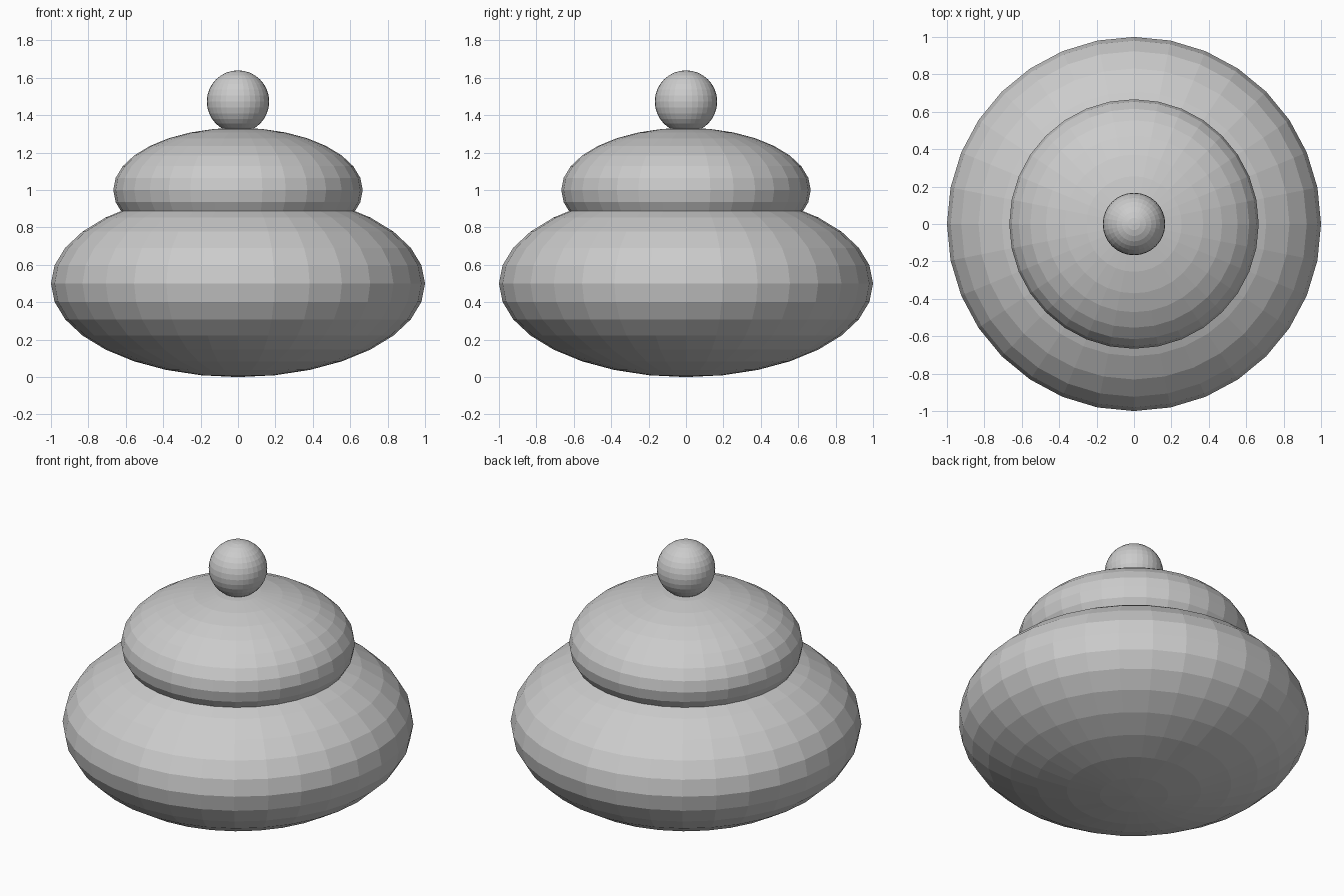
import bpy

# Remove the default cube
cube = bpy.data.objects.get("Cube")
if cube:
    bpy.data.objects.remove(cube, do_unlink=True)

# Single plain grey
grey = bpy.data.materials.new("light_grey")
grey.use_nodes = True
color = (0.6, 0.6, 0.6, 1.0)
grey.diffuse_color = color
grey.node_tree.nodes["Principled BSDF"].inputs["Base Color"].default_value = color


def squashed_sphere(name, radius, half_height, z):
    """Flat-shaded sphere, scaled along z and centred at height z."""
    bpy.ops.mesh.primitive_uv_sphere_add(segments=32, ring_count=16, radius=1)
    obj = bpy.context.object
    obj.name = name
    obj.scale = (radius, radius, half_height)
    obj.location.z = z
    bpy.ops.object.transform_apply(location=False, rotation=False, scale=True)
    obj.data.materials.append(grey)
    return obj


# Wide body, smaller lid resting in it, round knob on top
squashed_sphere("pot_body", 1.0, 0.5, 0.5)
squashed_sphere("pot_lid", 0.667, 0.333, 1.0)
squashed_sphere("lid_knob", 0.167, 0.167, 1.473)
